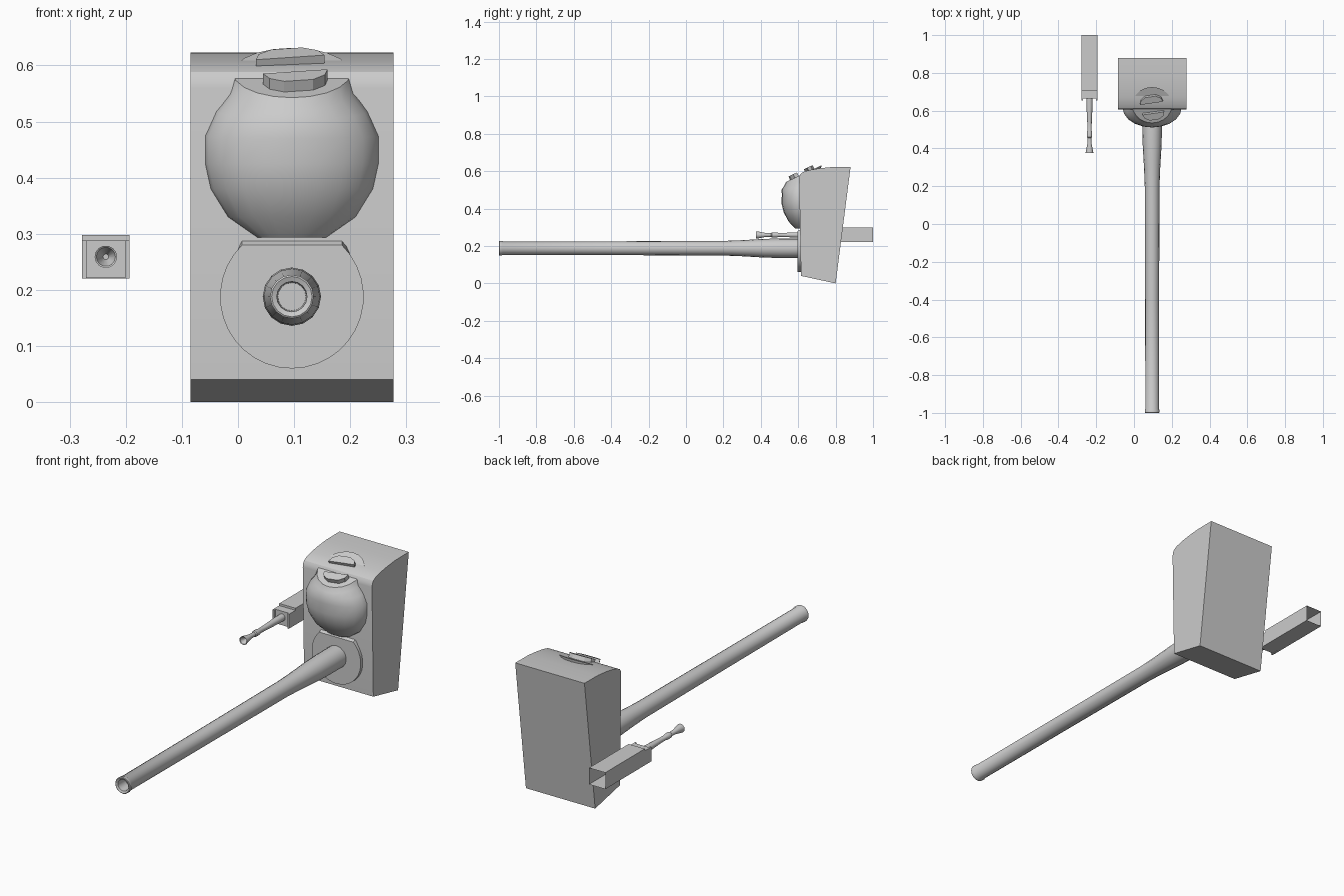
import bpy, bmesh, math
from mathutils import Vector, Matrix

if "Cube" in bpy.data.objects:
    bpy.data.objects.remove(bpy.data.objects["Cube"])

GREY = bpy.data.materials.new("plain_grey")
GREY.diffuse_color = (0.6, 0.6, 0.6, 1)
GREY.use_nodes = True
GREY.node_tree.nodes["Principled BSDF"].inputs["Base Color"].default_value = GREY.diffuse_color


def finish(name, bm, angle=None, recalc=True):
    if recalc:
        bmesh.ops.recalc_face_normals(bm, faces=bm.faces)
    me = bpy.data.meshes.new(name)
    bm.to_mesh(me)
    bm.free()
    me.materials.append(GREY)
    ob = bpy.data.objects.new(name, me)
    bpy.context.collection.objects.link(ob)
    if angle:
        bpy.ops.object.select_all(action='DESELECT')
        ob.select_set(True)
        bpy.context.view_layer.objects.active = ob
        bpy.ops.object.shade_smooth_by_angle(angle=math.radians(angle))
    return ob


def loft(name, rings, angle, cap_start=True, cap_end=True):
    bm = bmesh.new()
    rows = [[bm.verts.new(p) for p in r] for r in rings]
    n = len(rows[0])
    for a, b in zip(rows, rows[1:]):
        for i in range(n):
            bm.faces.new((a[i], a[(i + 1) % n], b[(i + 1) % n], b[i]))
    if cap_start:
        bm.faces.new(rows[0])
    if cap_end:
        bm.faces.new(rows[-1])
    return finish(name, bm, angle)


def lathe_y(name, x, z, profile, n, angle=35):
    """Turned part along y; profile holds (y, radius)."""
    rings = [[(x + r * math.cos(2 * math.pi * i / n), y, z + r * math.sin(2 * math.pi * i / n))
              for i in range(n)] for y, r in profile]
    return loft(name, rings, angle)


def prism(name, base, offset, angle=None):
    """Extrude a closed outline by an offset."""
    off = Vector(offset)
    return loft(name, [base, [Vector(p) + off for p in base]], angle)


def box(name, x0, x1, y0, y1, z0, z1, open_back=False):
    base = [(x0, y0, z0), (x1, y0, z0), (x1, y0, z1), (x0, y0, z1)]
    return loft(name, [base, [(x, y1, z) for x, _, z in base]], None, True, not open_back)


CX, CZ = 0.096, 0.188

# Armoured block with rounded upper front edge
side = [(0.615, 0.04), (0.605, 0.56), (0.608, 0.576), (0.615, 0.588), (0.635, 0.599),
        (0.67, 0.608), (0.72, 0.616), (0.78, 0.622), (0.88, 0.623), (0.80, 0.0)]
prism("mantlet_block", [(-0.085, y, z) for y, z in side], (0.362, 0, 0), 30)

# Round gun plate with flat, bevelled top
flat = math.asin(0.092 / 0.128)
arc = [math.pi - flat + (math.pi + 2 * flat) * i / 26 for i in range(27)]
front = [(CX + 0.128 * math.cos(a), 0.597, CZ + 0.128 * math.sin(a)) for a in arc]
back = [(x, 0.625, z + (0.015 if z > 0.279 else 0)) for x, _, z in front]
loft("gun_plate", [front, back], 30)

# Main barrel with bore and muzzle lip
lathe_y("main_barrel", CX, CZ, [
    (-0.94, 0.025), (-0.996, 0.027), (-1.0, 0.036), (-0.998, 0.039), (-0.985, 0.039), (-0.98, 0.036),
    (-0.4, 0.037), (0.2, 0.039), (0.3, 0.043), (0.42, 0.050), (0.5, 0.052), (0.61, 0.052)], 16)

# Faceted cupola swelling, lofted up to a tilted round top
rings = []
for y, z, rx, ry, tilt in [
        (0.615, 0.293, 0.062, 0.03, 0), (0.615, 0.33, 0.115, 0.066, 0),
        (0.615, 0.38, 0.146, 0.093, 0), (0.615, 0.425, 0.156, 0.104, 0),
        (0.615, 0.475, 0.156, 0.103, 3), (0.615, 0.52, 0.136, 0.105, 10),
        (0.62, 0.555, 0.112, 0.102, 20), (0.63, 0.587, 0.105, 0.105, 25)]:
    t = math.radians(tilt)
    rings.append([(CX + rx * math.cos(a), y + ry * math.sin(a) * math.cos(t),
                   z + ry * math.sin(a) * math.sin(t))
                  for a in [2 * math.pi * i / 20 for i in range(20)]])
loft("cupola", rings, 35)

# Raised blocks on the tilted cupola top
frame = (Matrix.Translation((CX, 0.63, 0.587)) @ Matrix.Rotation(math.radians(25), 4, 'X')
         @ Matrix.Rotation(math.radians(9), 4, 'Z'))
for name, v, s, w in [("front_sight_block", -0.04, -1, 0.058), ("rear_sight_block", 0.02, 1, 0.062)]:
    out = [(-w, v), (w, v), (w * 0.86, v + s * 0.022), (w * 0.45, v + s * 0.038),
           (-w * 0.45, v + s * 0.038), (-w * 0.86, v + s * 0.022)]
    base = [frame @ Vector((x, y, -0.005)) for x, y in out]
    prism(name, base, frame.to_3x3() @ Vector((0, 0, 0.026)))

# Secondary gun: rear housing (open behind), stepped nose and side cheeks
MX, MZ = -0.2355, 0.259
box("gun_housing", -0.278, -0.193, 0.705, 1.0, 0.22, 0.298, True)
box("housing_nose", -0.270, -0.201, 0.665, 0.71, 0.222, 0.288)
for n, x in (("left_cheek", -0.278), ("right_cheek", -0.201)):
    box(n, x, x + 0.008, 0.655, 0.71, 0.22, 0.288)

# Secondary barrel with flared flash hider and collar
lathe_y("small_barrel", MX, MZ, [
    (0.41, 0.005), (0.377, 0.017), (0.375, 0.020), (0.38, 0.020), (0.425, 0.011), (0.455, 0.010),
    (0.46, 0.014), (0.485, 0.014), (0.495, 0.011), (0.54, 0.012), (0.62, 0.016), (0.68, 0.017)], 14)
